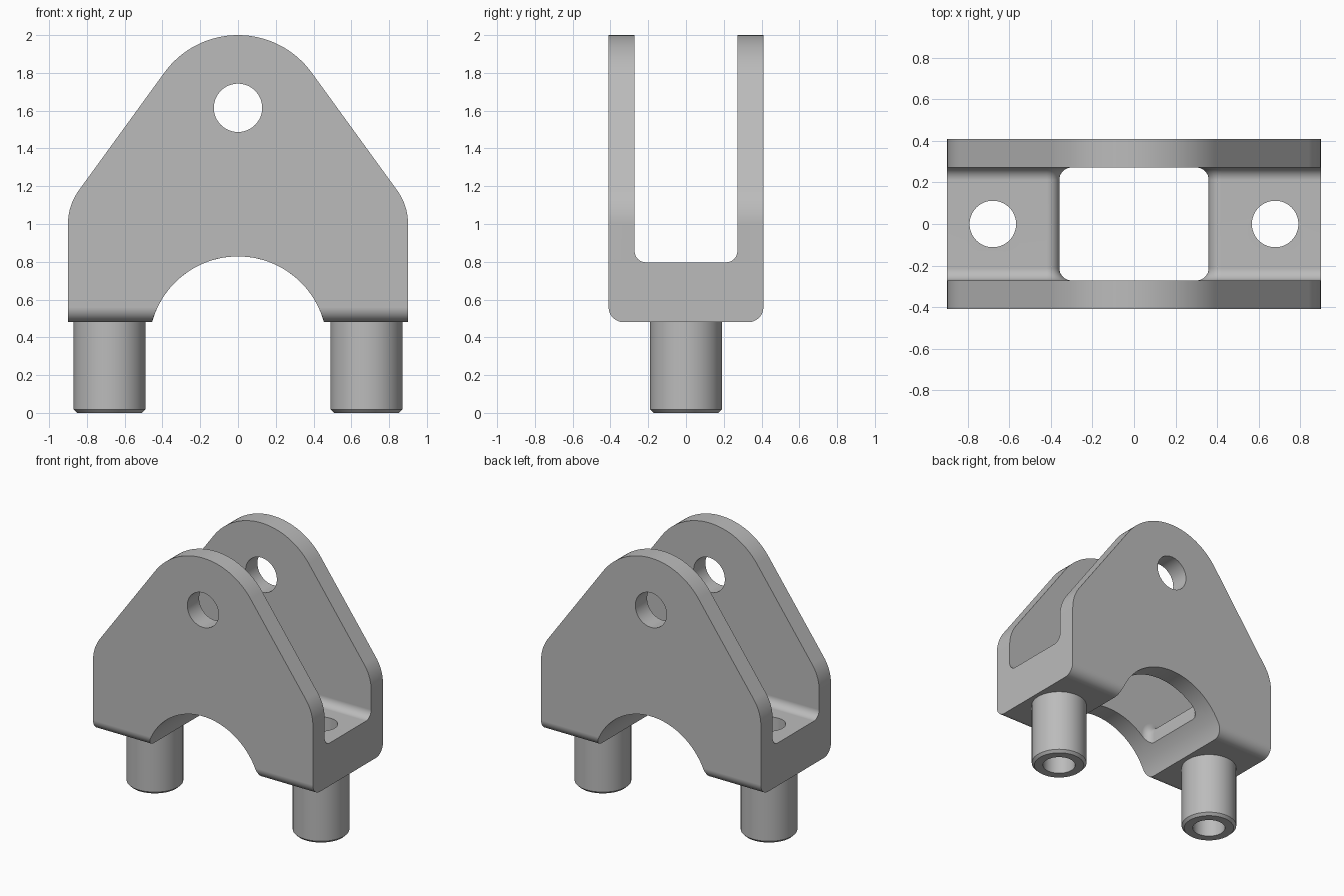
import bpy, bmesh, math
from math import sin, cos, pi, radians

if "Cube" in bpy.data.objects:
    bpy.data.objects.remove(bpy.data.objects["Cube"])

steel = bpy.data.materials.new("light grey metal")
steel.diffuse_color = (0.5, 0.5, 0.5, 1)
steel.use_nodes = True
steel.node_tree.nodes["Principled BSDF"].inputs["Base Color"].default_value = steel.diffuse_color


def arc(cx, cz, r, a0, a1, n):
    """Points on an arc, angles in radians."""
    return [(cx + r * cos(a0 + (a1 - a0) * i / n), cz + r * sin(a0 + (a1 - a0) * i / n))
            for i in range(n + 1)]


def make_object(name, bm):
    bmesh.ops.recalc_face_normals(bm, faces=bm.faces[:])
    me = bpy.data.meshes.new(name)
    bm.to_mesh(me)
    bm.free()
    me.materials.append(steel)
    ob = bpy.data.objects.new(name, me)
    bpy.context.collection.objects.link(ob)
    return ob


def loft(name, layers):
    """Join equal-length xz outlines placed at successive y positions."""
    bm = bmesh.new()
    rings = [[bm.verts.new((x, y, z)) for x, z in pts] for y, pts in layers]
    n = len(rings[0])
    for a, b in zip(rings, rings[1:]):
        for i in range(n):
            j = (i + 1) % n
            bm.faces.new((a[i], a[j], b[j], b[i]))
    bm.faces.new(rings[0])
    bm.faces.new(rings[-1][::-1])
    return make_object(name, bm)


def rounded_layers(half, r, outline, n=8):
    """Layers whose outline shrinks by up to r along a quarter round at both y ends."""
    steps = [radians(90) * i / n for i in range(n + 1)]
    side = [(half - r + r * cos(t), outline(r - r * sin(t))) for t in steps]
    return [(-y, p) for y, p in side] + [(y, p) for y, p in reversed(side)]


def cylinder(name, r, depth, loc, rot=(0, 0, 0)):
    bpy.ops.mesh.primitive_cylinder_add(vertices=64, radius=r, depth=depth, location=loc, rotation=rot)
    ob = bpy.context.object
    ob.name = name
    return ob


def activate(ob):
    bpy.ops.object.select_all(action='DESELECT')
    ob.select_set(True)
    bpy.context.view_layer.objects.active = ob


def cut(ob, cutter):
    cutter.hide_render = True
    activate(ob)
    m = ob.modifiers.new("cut", 'BOOLEAN')
    m.operation, m.solver, m.object = 'DIFFERENCE', 'EXACT', cutter
    bpy.ops.object.modifier_apply(modifier=m.name)
    bpy.data.objects.remove(cutter)


def smooth(ob):
    activate(ob)
    bpy.ops.object.shade_smooth_by_angle(angle=radians(30))
    m = ob.modifiers.new("even shading", 'WEIGHTED_NORMAL')
    m.keep_sharp = True


# Front outline: rounded peak, sloping shoulders, arch below
def body_outline(d):
    zb, k = 0.48 + d, radians(36)
    a = math.asin((zb - 0.357) / 0.4715)
    return ([(0.9, zb)] + arc(0.6, 1.0016, 0.3, 0, k, 10)
            + arc(0, 1.518, 0.482, k, pi - k, 32)
            + arc(-0.6, 1.0016, 0.3, pi - k, pi, 10) + [(-0.9, zb)]
            + arc(0, 0.357, 0.4715, pi - a, a, 48))


# Space between the lugs: slot above the floor plus the central opening
def slot_outline(d):
    left = [(-1.2, 0.797 + d)] + arc(-0.42, 0.737, 0.06 + d, pi / 2, 0, 10) + [(-0.36 + d, 0.2)]
    right = [(-x, z) for x, z in reversed(left)]
    return left + right + [(1.2, 2.3), (-1.2, 2.3)]


bracket = loft("clevis_bracket", rounded_layers(0.41, 0.08, body_outline))
cut(bracket, loft("slot_cutter", rounded_layers(0.272, 0.06, slot_outline)))

# Cross hole through both lugs
cut(bracket, cylinder("cross_hole_cutter", 0.128, 2, (0, 0, 1.615), (pi / 2, 0, 0)))

# Hollow mounting pins with chamfered feet, and their holes through the floor
for side, s in (("left", -1), ("right", 1)):
    x = 0.68 * s
    cut(bracket, cylinder("pin_hole_cutter", 0.112, 0.8, (x, 0, 0.6)))
    bm = bmesh.new()
    section = [(0.112, 0), (0.172, 0), (0.19, 0.018), (0.19, 0.48), (0.112, 0.48)]
    rings = [[bm.verts.new((x + r * cos(2 * pi * i / 64), r * sin(2 * pi * i / 64), z))
              for i in range(64)] for r, z in section]
    for a, b in zip(rings, rings[1:] + rings[:1]):
        for i in range(64):
            j = (i + 1) % 64
            bm.faces.new((a[i], a[j], b[j], b[i]))
    smooth(make_object(side + "_mounting_pin", bm))

smooth(bracket)
